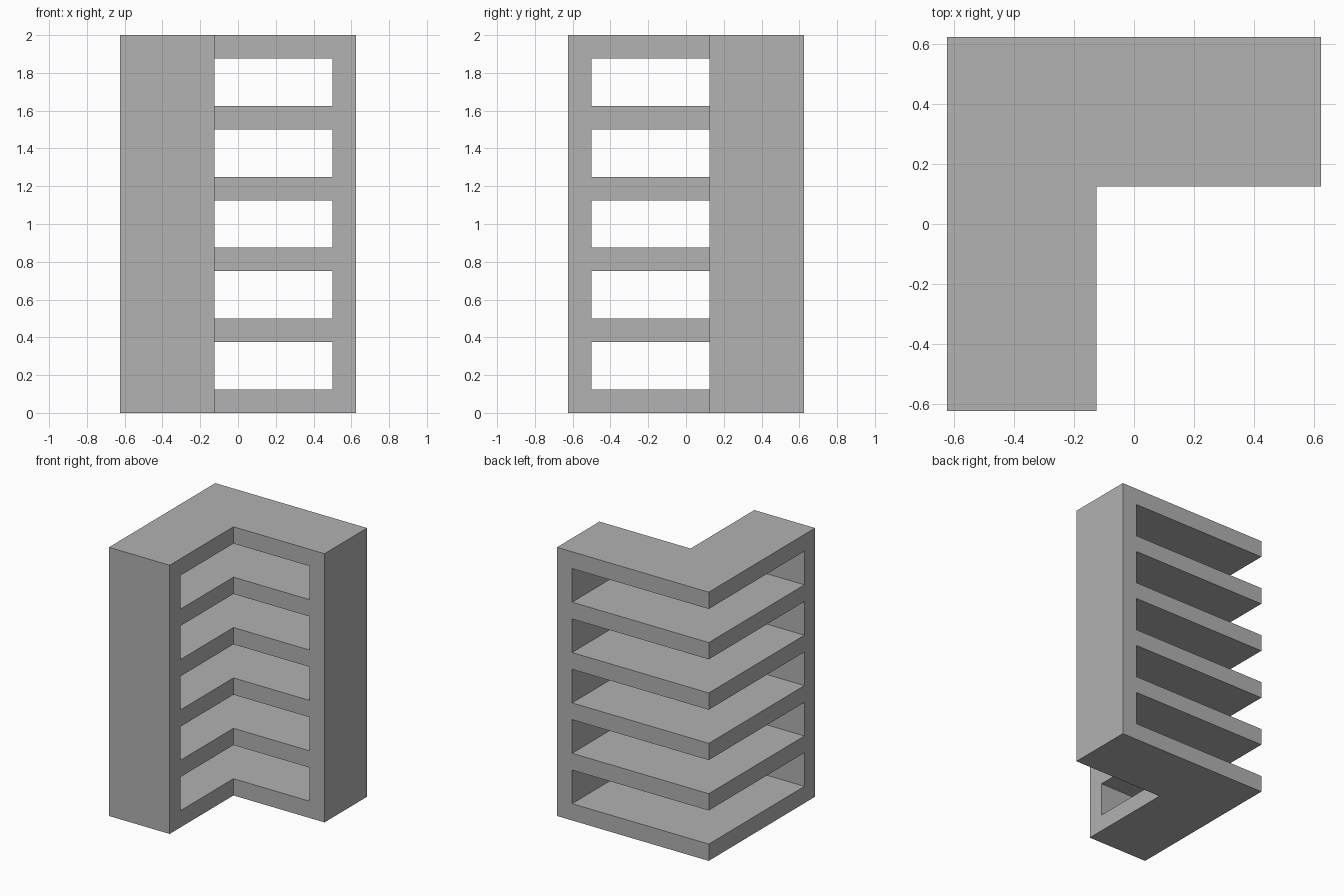
import bpy
import bmesh
from mathutils import Matrix, Vector

if "Cube" in bpy.data.objects:
    bpy.data.objects.remove(bpy.data.objects["Cube"], do_unlink=True)

HALF = 0.625      # half the outer width
DEPTH = 0.5       # depth of each wing
HEIGHT = 2.0
BOARD = 0.125     # thickness of shelves and end panels
BAYS = 5
PITCH = (HEIGHT - BOARD) / BAYS

# Material
grey = bpy.data.materials.new("plain_grey")
grey.use_nodes = True
colour = (0.445, 0.445, 0.445, 1.0)
grey.diffuse_color = colour
grey.node_tree.nodes["Principled BSDF"].inputs["Base Color"].default_value = colour


def make_object(name, bm):
    bmesh.ops.recalc_face_normals(bm, faces=bm.faces)
    mesh = bpy.data.meshes.new(name)
    bm.to_mesh(mesh)
    bm.free()
    mesh.materials.append(grey)
    obj = bpy.data.objects.new(name, mesh)
    bpy.context.collection.objects.link(obj)
    return obj


# Solid L-shaped block, extruded from its footprint
inner = HALF - DEPTH
footprint = [(-HALF, -HALF), (-inner, -HALF), (-inner, inner),
             (HALF, inner), (HALF, HALF), (-HALF, HALF)]
bm = bmesh.new()
base = bm.faces.new([bm.verts.new((x, y, 0)) for x, y in footprint])
top = bmesh.ops.extrude_face_region(bm, geom=[base])["geom"]
bmesh.ops.translate(bm, vec=(0, 0, HEIGHT),
                    verts=[v for v in top if isinstance(v, bmesh.types.BMVert)])
shelf = make_object("corner_shelf", bm)

# Openings run right through the outer corner and stop at the two end panels
bm = bmesh.new()
overrun = 0.2
width = 2 * HALF - BOARD + overrun
shift = (BOARD + overrun) / 2
for i in range(BAYS):
    centre = Vector((-shift, shift, BOARD + i * PITCH + (PITCH - BOARD) / 2))
    size = Matrix.Diagonal((width, width, PITCH - BOARD, 1))
    bmesh.ops.create_cube(bm, size=1, matrix=Matrix.Translation(centre) @ size)
cutter = make_object("bay_cutter", bm)
cutter.hide_render = True

# Cut the bays, then drop the cutter
cut = shelf.modifiers.new("bays", "BOOLEAN")
cut.operation = "DIFFERENCE"
cut.solver = "EXACT"
cut.object = cutter
bpy.context.view_layer.objects.active = shelf
bpy.ops.object.modifier_apply(modifier=cut.name)
bpy.data.objects.remove(cutter, do_unlink=True)
